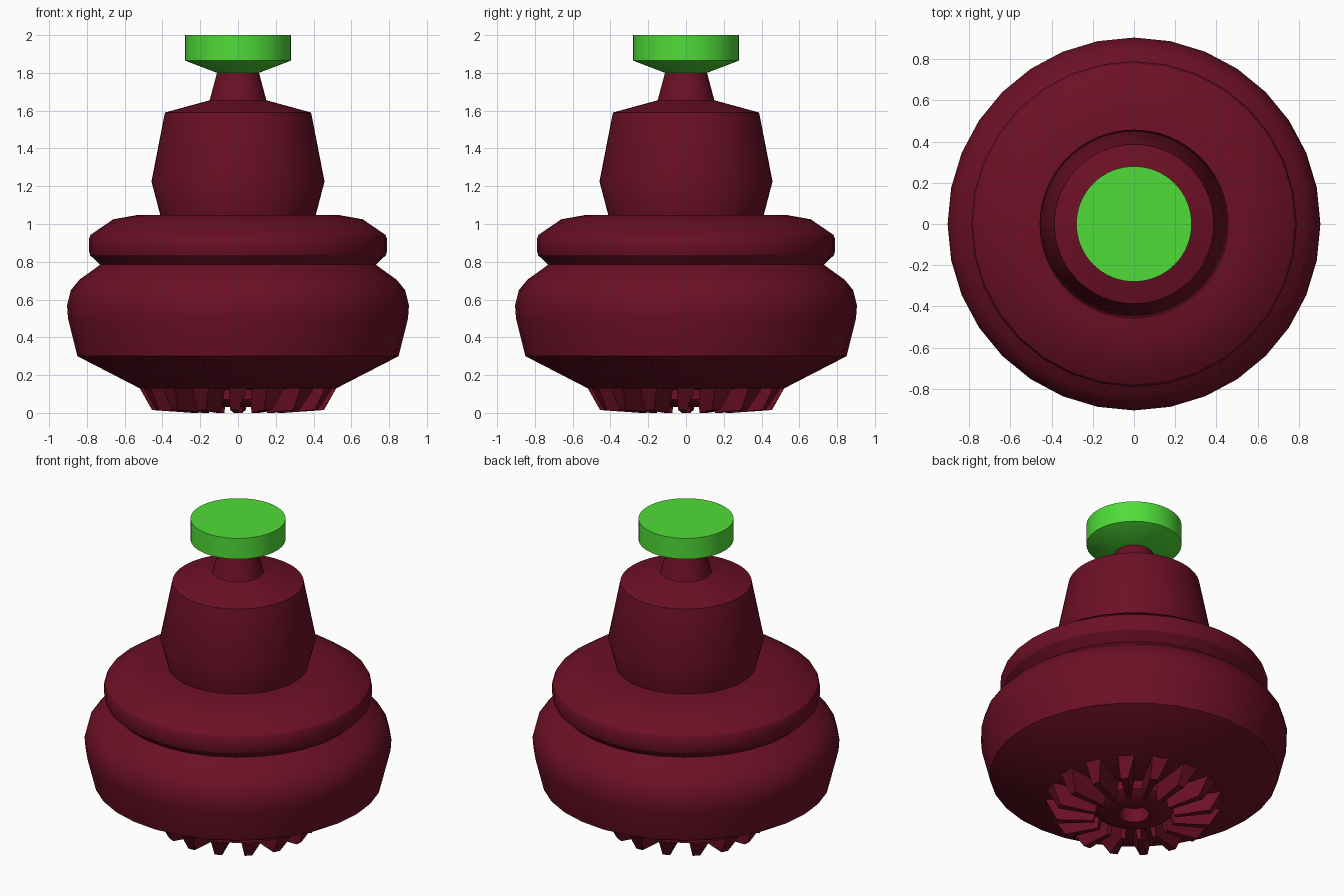
import bpy
import bmesh
from math import cos, sin, tau, radians

cube = bpy.data.objects.get("Cube")
if cube:
    bpy.data.objects.remove(cube, do_unlink=True)


def make_material(name, rgb):
    mat = bpy.data.materials.new(name)
    mat.use_nodes = True
    mat.diffuse_color = (*rgb, 1)
    bsdf = next(n for n in mat.node_tree.nodes if n.type == "BSDF_PRINCIPLED")
    bsdf.inputs["Base Color"].default_value = (*rgb, 1)
    return mat


maroon = make_material("dark maroon", (0.15, 0.005, 0.019))
green = make_material("bright green", (0.08, 0.72, 0.04))


def add_object(name, bm, mat):
    bmesh.ops.recalc_face_normals(bm, faces=bm.faces)
    mesh = bpy.data.meshes.new(name)
    bm.to_mesh(mesh)
    bm.free()
    mesh.materials.append(mat)
    obj = bpy.data.objects.new(name, mesh)
    bpy.context.collection.objects.link(obj)
    return obj


def lathe(name, profile, mat, sides):
    """Spin a (radius, height) profile around the z axis."""
    bm = bmesh.new()
    verts = [bm.verts.new((r, 0, z)) for r, z in profile]
    edges = [bm.edges.new(pair) for pair in zip(verts, verts[1:])]
    bmesh.ops.spin(bm, geom=verts + edges, cent=(0, 0, 0), axis=(0, 0, 1),
                   angle=tau, steps=sides, use_duplicate=False)
    bmesh.ops.remove_doubles(bm, verts=bm.verts, dist=0.0005)
    obj = add_object(name, bm, mat)
    bpy.ops.object.select_all(action="DESELECT")
    obj.select_set(True)
    bpy.context.view_layer.objects.active = obj
    bpy.ops.object.shade_smooth_by_angle(angle=radians(30))
    return obj


# Wide rounded body with a conical underside
lathe("body", [(0, 0.12), (0.52, 0.13), (0.85, 0.30), (0.90, 0.50),
               (0.905, 0.57), (0.885, 0.65), (0.84, 0.705), (0.77, 0.755),
               (0.73, 0.785), (0, 0.785)], maroon, 32)

# Flange above the groove
lathe("flange", [(0, 0.785), (0.73, 0.785), (0.755, 0.808), (0.783, 0.835),
                 (0.79, 0.86), (0.79, 0.92), (0.78, 0.943), (0.66, 1.025),
                 (0.53, 1.048), (0, 1.05)], maroon, 32)

# Tapered shaft and neck
lathe("shaft", [(0, 1.03), (0.407, 1.03), (0.458, 1.225), (0.387, 1.59),
                (0.15, 1.655), (0.11, 1.805), (0, 1.805)], maroon, 64)

# Button on top
lathe("button", [(0, 1.80), (0.11, 1.80), (0.28, 1.865), (0.28, 2.0),
                 (0, 2.0)], green, 64)

# Hub with a centre hole, under the body
lathe("gear_hub", [(0.09, 0.13), (0.09, 0.03), (0.15, 0.03), (0.21, 0.05),
                   (0.24, 0.07), (0.24, 0.13)], maroon, 32)

# Ring of tapered bevel gear teeth
TEETH = 16
bm = bmesh.new()
for i in range(TEETH):
    for v in bmesh.ops.create_cube(bm, size=2)["verts"]:
        outer, tip = v.co.x > 0, v.co.z < 0
        if outer:
            radius, z = (0.455, 0.015) if tip else (0.525, 0.135)
        else:
            radius, z = (0.24, 0.0) if tip else (0.21, 0.135)
        half = 0.05 if tip else 0.095
        angle = tau * i / TEETH + v.co.y * half - (0.04 if tip else 0)
        v.co = (radius * cos(angle), radius * sin(angle), z)
add_object("gear_teeth", bm, maroon)
